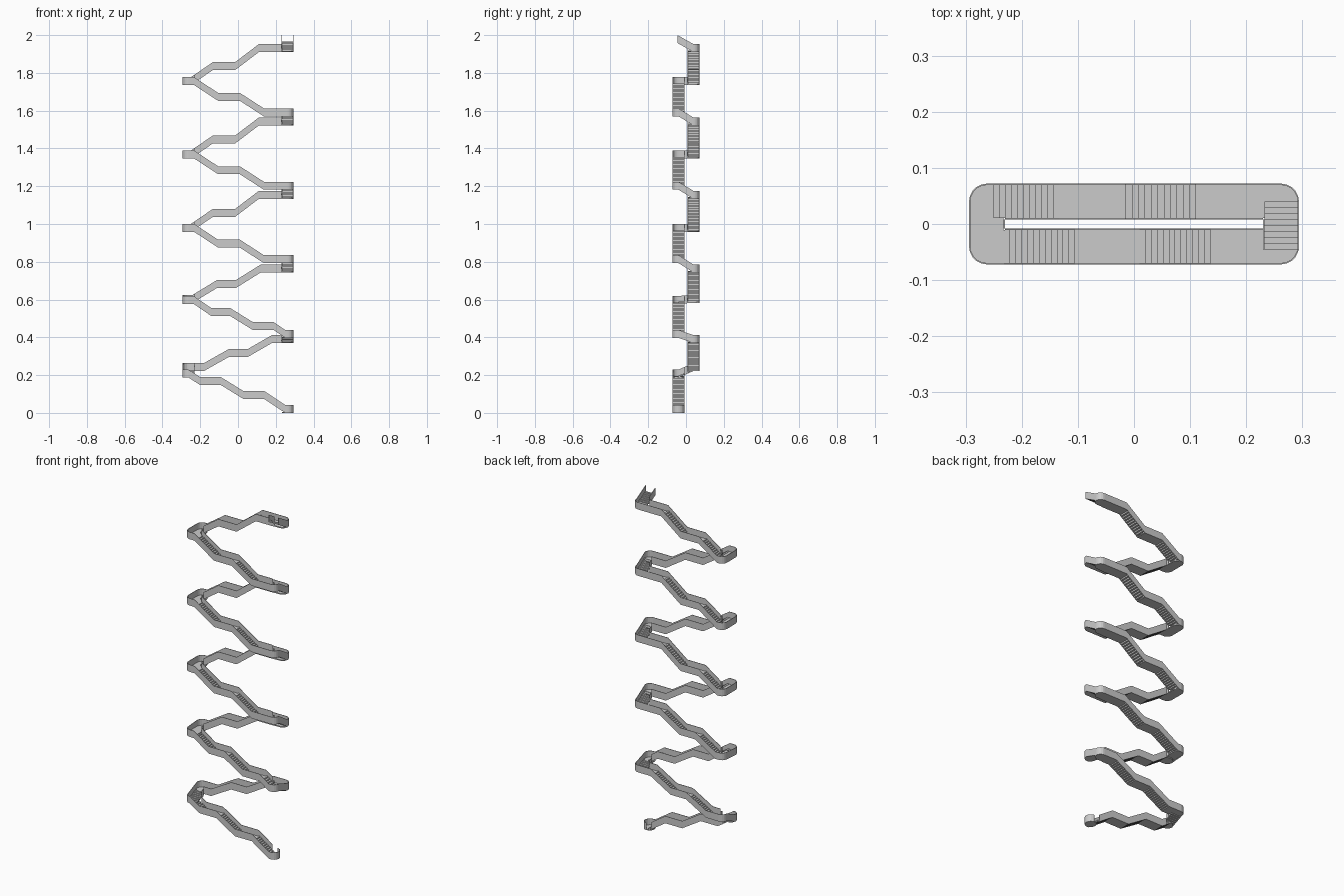
import bpy, bmesh
from math import cos, sin, pi

if "Cube" in bpy.data.objects:
    bpy.data.objects.remove(bpy.data.objects["Cube"])

X, Y = 0.262, 0.040      # corner centres of the stair loop
R, T = 0.032, 0.0025     # half width and wall thickness
H, SLAB = 0.042, 0.006   # wall height and floor thickness


def finish(name, bm):
    bmesh.ops.recalc_face_normals(bm, faces=bm.faces)
    me = bpy.data.meshes.new(name)
    bm.to_mesh(me)
    bm.free()
    bpy.context.collection.objects.link(bpy.data.objects.new(name, me))


def prism(bm, near, far):
    """Solid between two matching loops of points."""
    a = [bm.verts.new(p) for p in near]
    b = [bm.verts.new(p) for p in far]
    bm.faces.new(a)
    bm.faces.new(b)
    for i in range(len(a)):
        j = (i + 1) % len(a)
        bm.faces.new((a[i], a[j], b[j], b[i]))


def height(knots, u):
    for (u0, z0), (u1, z1) in zip(knots, knots[1:]):
        if min(u0, u1) - 1e-6 <= u <= max(u0, u1) + 1e-6:
            return z0 + (z1 - z0) * (u - u0) / (u1 - u0)
    return knots[-1][1]


def wall(bm, place, knots, v0, v1, lo, hi):
    """Parapet following the slope, clipped to lo..hi along the run."""
    us = sorted({lo, hi} | {u for u, z in knots if lo < u < hi})
    line = [(u, height(knots, u)) for u in us]
    loop = line + [(u, z + H) for u, z in reversed(line)]
    prism(bm, [place(u, v0, z) for u, z in loop], [place(u, v1, z) for u, z in loop])


def run(name, place, knots, outer, inner_lo, inner_hi):
    """Walls on both sides plus treads and flats between them."""
    us = [u for u, z in knots]
    bm = bmesh.new()
    wall(bm, place, knots, outer * R, outer * (R - T), min(us), max(us))
    wall(bm, place, knots, -outer * R, -outer * (R - T), inner_lo, inner_hi)
    finish(name + "_walls", bm)
    bm = bmesh.new()
    w = R - T
    for (u0, z0), (u1, z1) in zip(knots, knots[1:]):
        n = max(1, round(abs(u1 - u0) / 0.011)) if z1 - z0 > 0.008 else 1
        for i in range(n):
            a, b = u0 + (u1 - u0) * i / n, u0 + (u1 - u0) * (i + 1) / n
            z = z0 + (z1 - z0) * (i + 1) / n
            t = max(SLAB, (z1 - z0) / n + 0.001)
            loop = [(a, z), (b, z), (b, z + t), (a, z + t)]
            prism(bm, [place(u, -w, h) for u, h in loop], [place(u, w, h) for u, h in loop])
    finish(name + "_steps", bm)


def corner(name, cx, cy, z, start, sweep=pi / 2):
    """Round landing with a curved outer wall."""
    bm = bmesh.new()
    ring = [(cx + (R - T) * cos(k * pi / 10), cy + (R - T) * sin(k * pi / 10)) for k in range(20)]
    prism(bm, [(x, y, z) for x, y in ring], [(x, y, z + SLAB) for x, y in ring])
    n = round(sweep / (pi / 10))
    angs = [start + sweep * i / n for i in range(n + 1)]
    loop = [(cx + R * cos(a), cy + R * sin(a)) for a in angs]
    loop += [(cx + (R - T) * cos(a), cy + (R - T) * sin(a)) for a in reversed(angs)]
    prism(bm, [(x, y, z) for x, y in loop], [(x, y, z + H) for x, y in loop])
    finish(name, bm)


def front(u, v, z): return (u, -Y + v, z)
def back(u, v, z): return (u, Y + v, z)
def left(u, v, z): return (-X + v, u, z)
def right(u, v, z): return (X + v, u, z)


# Floor heights of each flight: front climbs leftwards, back climbs rightwards
fronts = [
    [(X, 0), (.25, 0), (.14, .073), (.03, .073), (-.09, .147), (-.2, .147), (-X, .187)],
    [(X, .397), (.25, .397), (.19, .438), (.08, .438), (-.04, .512), (-.14, .512),
     (-.235, .577), (-X, .577)],
]
backs = [
    [(-X, .222), (-.18, .222), (-.05, .295), (.05, .295), (.18, .37), (X, .37)],
    [(-X, .583), (-.24, .583), (-.11, .662), (-.01, .662), (.12, .743), (X, .743)],
]
for k in range(3):
    L = 0.958 + 0.3885 * k
    fronts.append([(X, L - .165), (.137, L - .165), (.01, L - .083), (-.105, L - .083),
                   (-.232, L), (-X, L)])
    backs.append([(-X, L), (-.25, L), (-.133, L + .08), (-.015, L + .08),
                  (.11, L + .175), (X, L + .175)])

gap, lim = Y - R, X - R
for i, (f, b) in enumerate(zip(fronts, backs), 1):
    last = i == len(fronts)
    run(f"front_flight_{i}", front, f, -1, -lim, lim)
    run(f"back_flight_{i}", back, b, 1, -lim, lim)
    # Left turn
    corner(f"left_front_landing_{i}", -X, -Y, f[-1][1], pi)
    corner(f"left_back_landing_{i}", -X, Y, b[0][1], pi / 2)
    run(f"left_link_{i}", left, [(-Y, f[-1][1]), (Y, b[0][1])], -1, -gap, gap)
    # Right turn, climbing towards the front; the top one ends open
    z0 = b[-1][1]
    z1 = 2 - H if last else fronts[i][0][1]
    end = -0.045 if last else -Y
    corner(f"right_back_landing_{i}", X, Y, z0, 0)
    run(f"right_link_{i}", right, [(Y, z0), (end, z1)], 1, end if last else -gap, gap)
    if i == 1:
        corner("start_landing", X, -Y, 0, -pi / 2, pi)
    else:
        corner(f"right_front_landing_{i}", X, -Y, f[0][1], -pi / 2)
